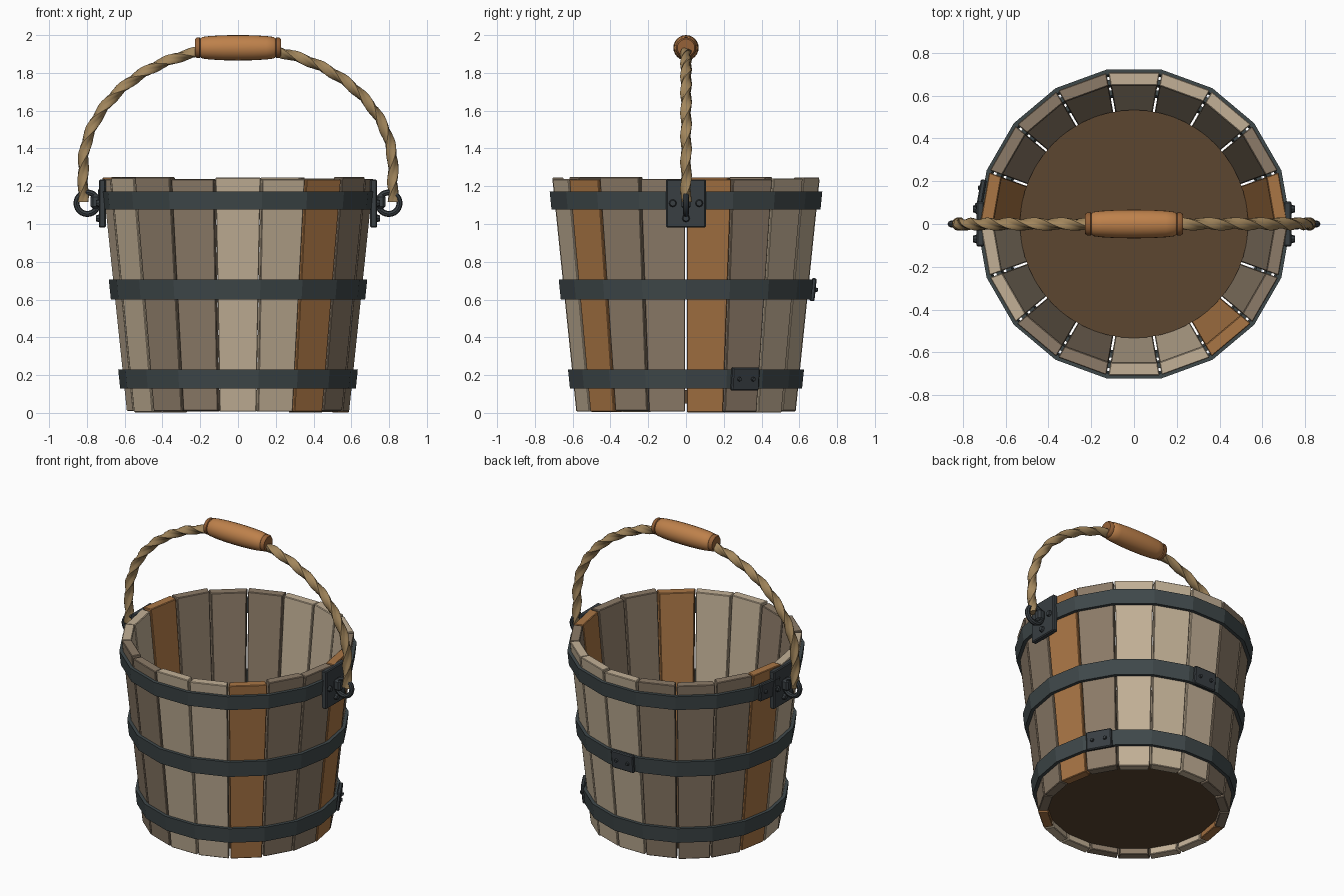
import bpy, bmesh, random
from math import pi, sin, cos, tan, radians, atan, sqrt
from mathutils import Matrix, Vector

random.seed(4)
if "Cube" in bpy.data.objects:
    bpy.data.objects.remove(bpy.data.objects["Cube"])

SIDES = 18
HALF = pi / SIDES
FLARE = 0.103          # outward slope of the wall


def wall(z):
    """Distance from the axis to the outer flat of a stave."""
    return 0.58 + FLARE * z


def material(name, r, g, b):
    m = bpy.data.materials.new(name)
    m.use_nodes = True
    lin = [((c / 255 + 0.055) / 1.055) ** 2.4 for c in (r, g, b)] + [1]
    m.diffuse_color = lin
    m.node_tree.nodes["Principled BSDF"].inputs["Base Color"].default_value = lin
    return m


PALE = material("pale_weathered_wood", 194, 176, 150)
GREY = material("grey_brown_wood", 140, 123, 104)
WARM = material("warm_orange_wood", 170, 118, 69)
FLOOR = material("dark_floor_wood", 92, 70, 48)
IRON = material("blue_grey_iron", 63, 72, 74)
DARK = material("dark_iron", 56, 62, 66)
ROPE = material("rope_tan", 162, 134, 92)
GRIP = material("grip_wood", 190, 129, 75)
RIM = material("grip_rim_wood", 150, 98, 56)


def finish(name, bm, mat, matrix=Matrix(), smooth=False, bevel=0):
    bmesh.ops.recalc_face_normals(bm, faces=bm.faces)
    me = bpy.data.meshes.new(name)
    bm.to_mesh(me)
    bm.free()
    me.materials.append(mat)
    ob = bpy.data.objects.new(name, me)
    ob.matrix_world = matrix
    bpy.context.collection.objects.link(ob)
    if bevel:
        mod = ob.modifiers.new("bevel", "BEVEL")
        mod.width, mod.segments = bevel, 1
    if smooth:
        bpy.ops.object.select_all(action="DESELECT")
        ob.select_set(True)
        bpy.context.view_layer.objects.active = ob
        bpy.ops.object.shade_smooth_by_angle(angle=radians(40))
    return ob


def box(name, size, mat, matrix, bevel=0.006):
    bm = bmesh.new()
    bmesh.ops.create_cube(bm, size=1, matrix=Matrix.Diagonal((*size, 1)))
    return finish(name, bm, mat, matrix, bevel=bevel)


def disc(name, radius, depth, sides, mat, matrix, top=1.0):
    bm = bmesh.new()
    bmesh.ops.create_cone(bm, cap_ends=True, segments=sides, radius1=radius,
                          radius2=radius * top, depth=depth)
    return finish(name, bm, mat, matrix, smooth=True)


def skin(name, rings, mat, closed=False, caps=False, **kw):
    """Bridge a list of equal point rings into one surface."""
    bm = bmesh.new()
    loops = [[bm.verts.new(p) for p in ring] for ring in rings]
    pairs = list(zip(loops, loops[1:])) + ([(loops[-1], loops[0])] if closed else [])
    for a, b in pairs:
        for i in range(len(a)):
            j = (i + 1) % len(a)
            bm.faces.new((a[i], a[j], b[j], b[i]))
    if caps:
        bm.faces.new(loops[0])
        bm.faces.new(loops[-1])
    return finish(name, bm, mat, **kw)


def lathe(profile, sides):
    return [[(r * cos(2 * pi * i / sides), r * sin(2 * pi * i / sides), z)
             for i in range(sides)] for r, z in profile]


# Staves, each a tapered board between two corners of the wall
PATTERN = "WGAAAGGGWAAGGAAGWG".replace("A", "P")
tones = {"P": PALE, "G": GREY, "W": WARM}
order = {10: "W", 30: "G", 50: "P", 70: "P", 90: "P", 110: "G", 130: "G",
         150: "G", 170: "W", 190: "P", 210: "P", 230: "G", 250: "G",
         270: "P", 290: "P", 310: "W", 330: "G", 350: "G"}
for angle, tone in order.items():
    low, high = random.uniform(0, 0.012), random.uniform(1.235, 1.25)
    rings = []
    for z in (low, high):
        outer, inner = wall(z), wall(z) - 0.06
        wo, wi = (r * tan(HALF) - 0.005 for r in (outer, inner))
        rings.append([(inner, -wi, z), (outer, -wo, z), (outer, wo, z), (inner, wi, z)])
    skin("stave", rings, tones[tone], caps=True, bevel=0.004,
         matrix=Matrix.Rotation(radians(angle), 4, "Z"))

# Floor board
disc("floor", 0.533, 0.07, 54, FLOOR, Matrix.Translation((0, 0, 0.085)))


def bolt(name, radius, matrix):
    disc(name, radius, 0.02, 8, DARK, matrix @ Matrix.Rotation(pi / 2, 4, "Y"), top=0.7)


# Hoops, each closed by a riveted lap plate
for label, z0, z1, angle in (("bottom", 0.13, 0.23, 30), ("middle", 0.6, 0.705, 90),
                             ("top", 1.077, 1.172, 170)):
    k = 1 / cos(HALF)
    profile = [((wall(z) + d) * k, z) for z, d in
               ((z0, -0.004), (z0, 0.021), (z1, 0.021), (z1, -0.004))]
    skin(label + "_hoop", lathe(profile, SIDES), IRON, closed=True)
    mid = (z0 + z1) / 2
    frame = (Matrix.Rotation(radians(angle), 4, "Z")
             @ Matrix.Translation((wall(mid) + 0.026, 0, mid))
             @ Matrix.Rotation(atan(FLARE), 4, "Y"))
    box(label + "_lap_plate", (0.026, 0.165, 0.122), DARK, frame)
    for y in (-0.042, 0.042):
        bolt(label + "_rivet", 0.014, frame @ Matrix.Translation((0.015, y, 0)))

# Handle ears: plate, bolts, bracket and ring on both sides
for side, turn in (("left", 0), ("right", pi)):
    spin = Matrix.Rotation(turn, 4, "Z")
    box(side + "_ear_plate", (0.036, 0.21, 0.255), DARK,
        spin @ Matrix.Translation((0.718, 0, 1.108)))
    for y, z in ((-0.07, 1.11), (0.07, 1.11), (0, 1.03)):
        bolt(side + "_ear_bolt", 0.022, spin @ Matrix.Translation((0.742, y, z)))
    box(side + "_ear_bracket", (0.05, 0.05, 0.075), DARK,
        spin @ Matrix.Translation((0.755, 0, 1.118)), bevel=0.012)
    ring = []
    for i in range(24):
        a = 2 * pi * i / 24
        ring.append([((0.057 + 0.016 * cos(b)) * cos(a), 0.016 * sin(b),
                      (0.057 + 0.016 * cos(b)) * sin(a))
                     for b in (2 * pi * j / 8 for j in range(8))])
    skin(side + "_ear_ring", ring, DARK, closed=True, smooth=True,
         matrix=spin @ Matrix.Translation((0.798, 0, 1.11)))

# Rope handle: a three-lobed section twisted along a half ellipse
path = [Vector((0.82, 0, 1.117 + 0.02 * i)) for i in range(9)]
path += [Vector((0.82 * cos(t), 0, 1.3 + 0.632 * sin(t)))
         for t in (pi * i / 120 for i in range(121))]
path += [Vector((-p.x, 0, p.z)) for p in reversed(path[:9])]
rings, travelled = [], 0
for i, p in enumerate(path):
    ahead, behind = path[min(i + 1, len(path) - 1)], path[max(i - 1, 0)]
    tangent = (ahead - behind).normalized()
    side_dir = Vector((0, 1, 0))
    up = tangent.cross(side_dir)
    if i:
        travelled += (p - path[i - 1]).length
    section = []
    for j in range(15):
        a = 2 * pi * j / 15
        r = 0.026 + 0.005 * cos(3 * a)
        w = a + travelled * 15
        section.append(p + side_dir * r * cos(w) + up * r * sin(w))
    rings.append(section)
skin("rope_handle", rings, ROPE, caps=True, smooth=True)

# Turned grip with a rim at each end
lay = Matrix.Translation((0, 0, 1.933)) @ Matrix.Rotation(pi / 2, 4, "Y")
half = [(0.048, 0.2), (0.057, 0.19), (0.062, 0.15), (0.066, 0.08)]
body = half + [(0.067, 0)] + [(r, -z) for r, z in reversed(half)]
skin("grip", lathe(body, 24), GRIP, caps=True, smooth=True, matrix=lay)
for s in (-1, 1):
    rim = [(0.046, s * 0.197), (0.054, s * 0.203), (0.054, s * 0.218), (0.046, s * 0.228)]
    skin("grip_rim", lathe(rim, 24), RIM, caps=True, smooth=True, matrix=lay)
